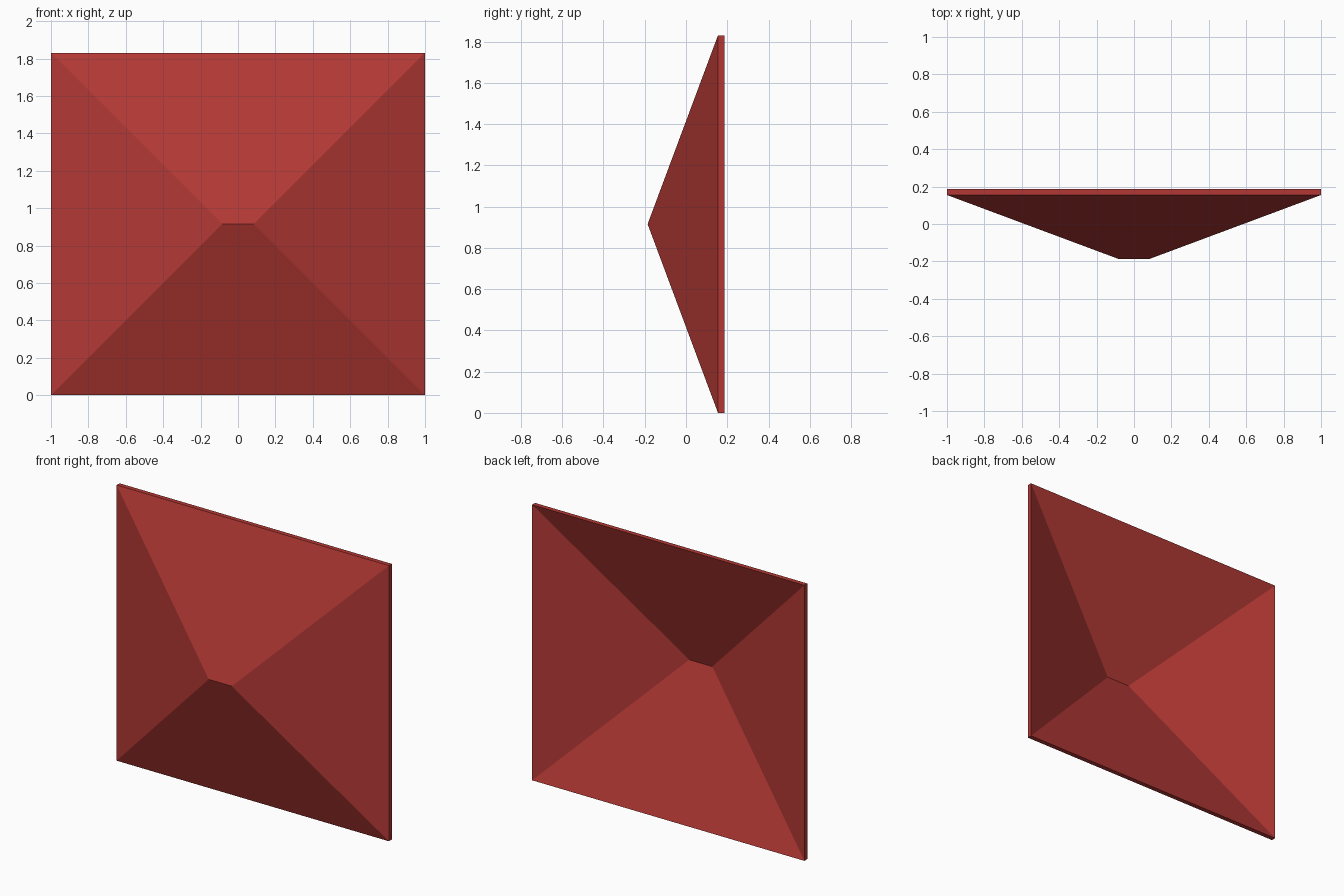
import bpy, bmesh
from mathutils import Vector

if "Cube" in bpy.data.objects:
    bpy.data.objects.remove(bpy.data.objects["Cube"])

W, H = 1.0, 1.83          # half width, height
RIDGE = 0.085             # half length of the ridge
RIM_Y, RIDGE_Y, THICK = 0.155, -0.186, 0.031

# Hipped sheet: four slopes rising from the rim to a short ridge
bm = bmesh.new()
bl, br, tr, tl = [bm.verts.new((x, RIM_Y, z)) for x, z in ((-W, 0), (W, 0), (W, H), (-W, H))]
rl, rr = [bm.verts.new((x, RIDGE_Y, H / 2)) for x in (-RIDGE, RIDGE)]
for f in ((bl, br, rr, rl), (br, tr, rr), (tr, tl, rl, rr), (tl, bl, rl)):
    bm.faces.new(f)

# Straight-back thickness, leaving a hollow rear
ret = bmesh.ops.extrude_face_region(bm, geom=bm.faces[:], use_keep_orig=True)
moved = [g for g in ret["geom"] if isinstance(g, bmesh.types.BMVert)]
bmesh.ops.translate(bm, verts=moved, vec=Vector((0, THICK, 0)))
bmesh.ops.recalc_face_normals(bm, faces=bm.faces[:])

mesh = bpy.data.meshes.new("hipped_roof_panel")
bm.to_mesh(mesh)
bm.free()
roof = bpy.data.objects.new("hipped_roof_panel", mesh)
bpy.context.collection.objects.link(roof)

# Red finish
red = bpy.data.materials.new("roof_red")
red.diffuse_color = (0.45, 0.04, 0.035, 1)
red.use_nodes = True
red.node_tree.nodes["Principled BSDF"].inputs["Base Color"].default_value = red.diffuse_color
mesh.materials.append(red)
